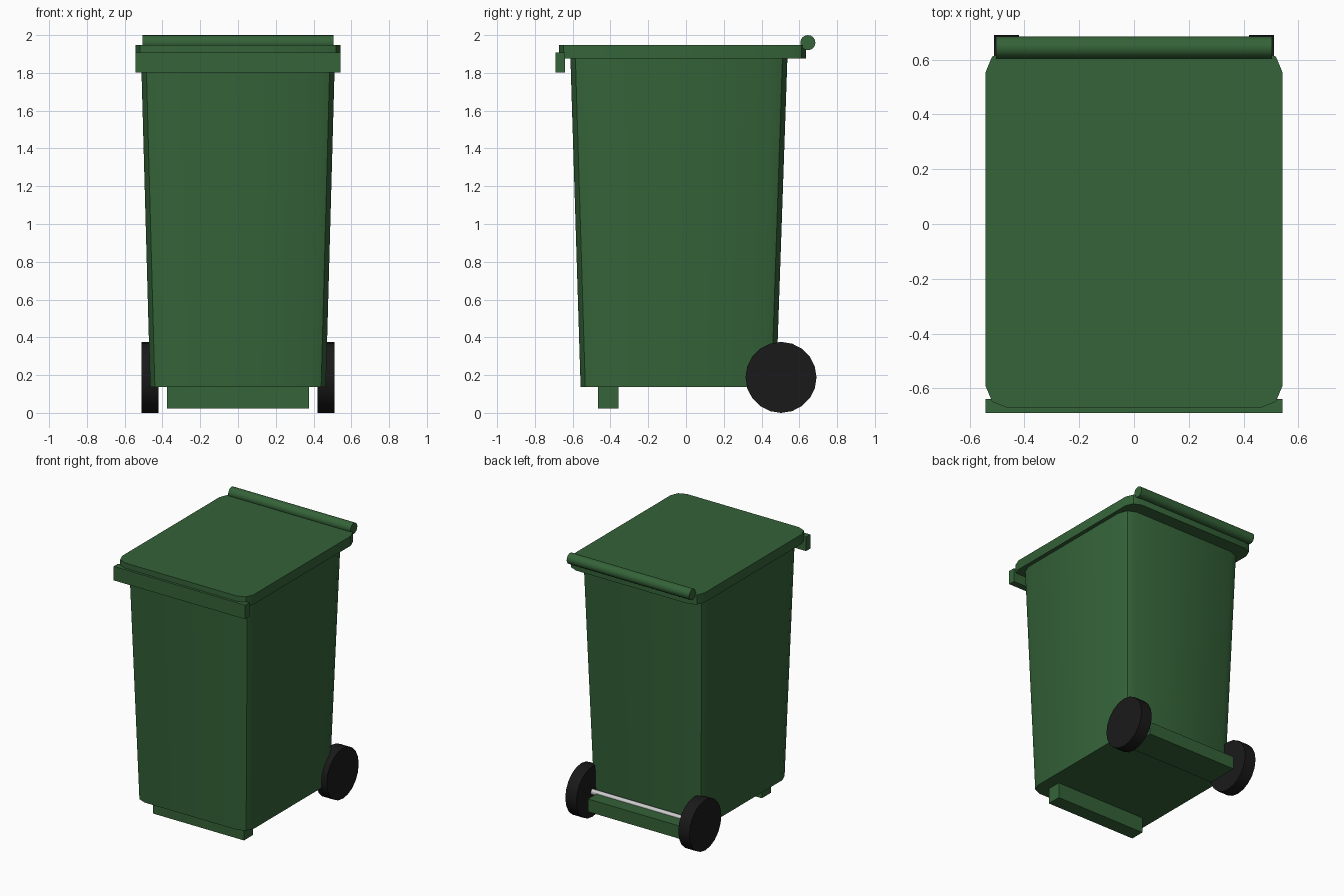
import bpy, bmesh, math
from mathutils import Matrix

if "Cube" in bpy.data.objects:
    bpy.data.objects.remove(bpy.data.objects["Cube"])


def material(name, rgb):
    m = bpy.data.materials.new(name)
    m.diffuse_color = (*rgb, 1)
    m.use_nodes = True
    m.node_tree.nodes["Principled BSDF"].inputs["Base Color"].default_value = m.diffuse_color
    return m


GREEN = material("green_plastic", (0.035, 0.125, 0.04))
BLACK = material("black_rubber", (0.01, 0.01, 0.01))


def finish(name, bm, mat, smooth=False):
    bmesh.ops.recalc_face_normals(bm, faces=bm.faces)
    me = bpy.data.meshes.new(name)
    bm.to_mesh(me)
    bm.free()
    ob = bpy.data.objects.new(name, me)
    bpy.context.collection.objects.link(ob)
    if mat:
        me.materials.append(mat)
    if smooth:
        bpy.ops.object.select_all(action='DESELECT')
        ob.select_set(True)
        bpy.context.view_layer.objects.active = ob
        bpy.ops.object.shade_smooth_by_angle(angle=math.radians(30))
    return ob


def outline(hx, y0, y1, r):
    """Rectangle with two-segment rounded corners."""
    pts = []
    for i, (sx, y, sy) in enumerate(((1, y1, 1), (-1, y1, 1), (-1, y0, -1), (1, y0, -1))):
        cx, cy = sx * (hx - r), y - sy * r
        for k in range(3):
            a = math.radians(90 * i + 45 * k)
            pts.append((cx + r * math.cos(a), cy + r * math.sin(a)))
    return pts


def loft(name, sections, mat):
    """Solid from (outline, z) sections."""
    bm = bmesh.new()
    rings = [[bm.verts.new((x, y, z)) for x, y in pts] for pts, z in sections]
    n = len(rings[0])
    for a, b in zip(rings, rings[1:]):
        for i in range(n):
            j = (i + 1) % n
            bm.faces.new((a[i], a[j], b[j], b[i]))
    bm.faces.new(rings[0][::-1])
    bm.faces.new(rings[-1])
    return finish(name, bm, mat, True)


def box(name, hx, y0, y1, z0, z1, mat):
    bm = bmesh.new()
    bmesh.ops.create_cube(bm, size=1, matrix=Matrix.Translation((0, (y0 + y1) / 2, (z0 + z1) / 2))
                          @ Matrix.Diagonal((2 * hx, y1 - y0, z1 - z0, 1)))
    return finish(name, bm, mat)


def rod(name, x0, x1, y, z, r, sides, mat):
    """Cylinder lying along x."""
    bm = bmesh.new()
    bmesh.ops.create_cone(bm, cap_ends=True, segments=sides, radius1=r, radius2=r, depth=x1 - x0,
                          matrix=Matrix.Translation(((x0 + x1) / 2, y, z)) @ Matrix.Rotation(math.pi / 2, 4, 'Y'))
    return finish(name, bm, mat, True)


# Tapered body and lid
loft("bin_body", [(outline(0.465, -0.558, 0.477, 0.085), 0.138),
                  (outline(0.513, -0.612, 0.537, 0.09), 1.88)], GREEN)
loft("lid", [(outline(0.542, -0.672, 0.635, 0.08), 1.875),
             (outline(0.542, -0.672, 0.635, 0.08), 1.947)], GREEN)

# Front lip, front foot and rear axle housing
box("front_lip", 0.542, -0.69, -0.64, 1.802, 1.907, GREEN)
box("front_foot", 0.375, -0.465, -0.358, 0.022, 0.15, GREEN)
box("axle_housing", 0.375, 0.38, 0.62, 0.095, 0.19, GREEN)

# Handle, axle and wheels
rod("handle", -0.505, 0.505, 0.645, 1.96, 0.04, 16, GREEN)
rod("axle", -0.47, 0.47, 0.503, 0.188, 0.02, 12, None)
for side, x0 in (("left", -0.512), ("right", 0.42)):
    rod(side + "_wheel", x0, x0 + 0.092, 0.503, 0.188, 0.188, 20, BLACK)
